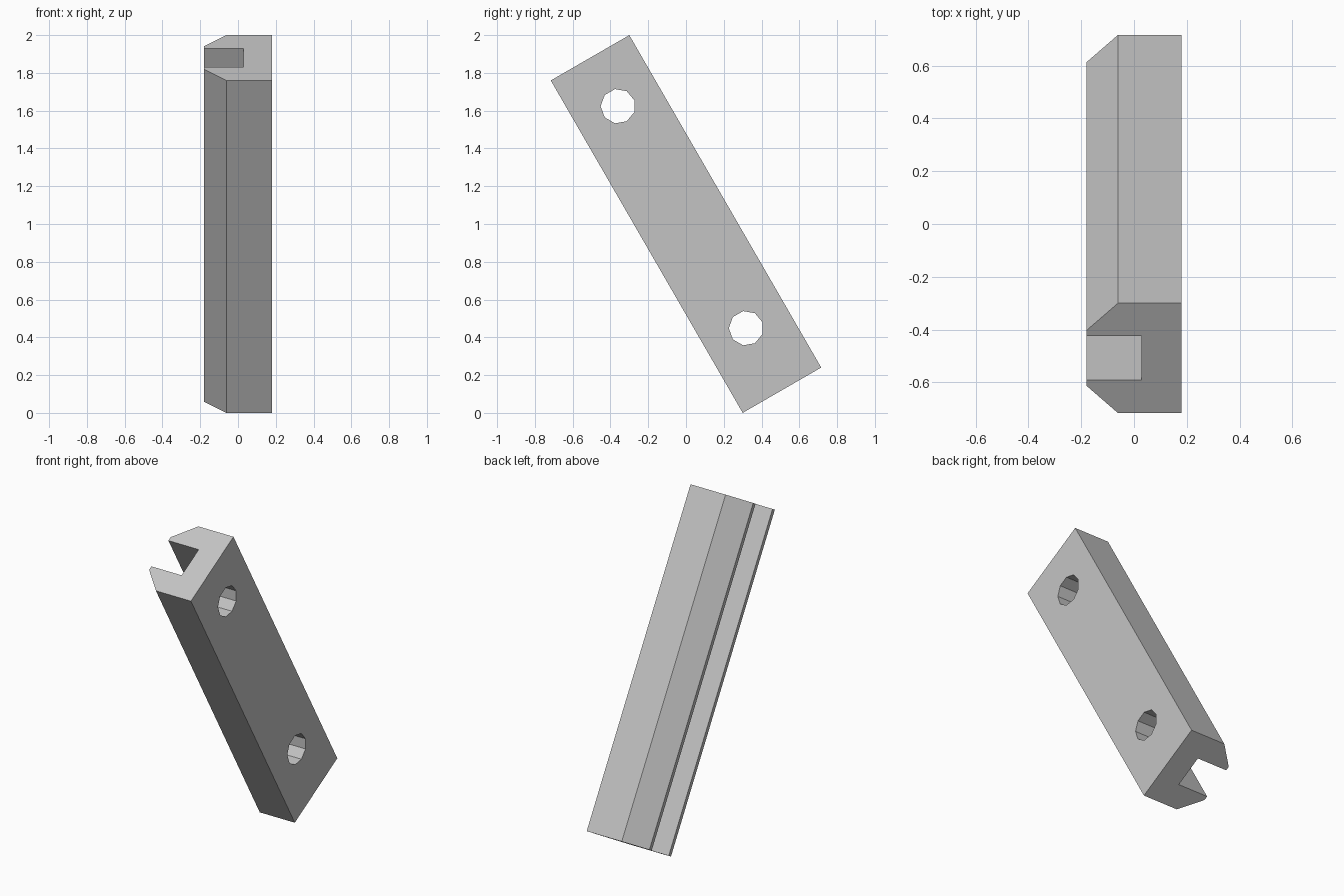
import bpy, bmesh
from math import cos, sin, pi, radians
from mathutils import Matrix, Vector

if "Cube" in bpy.data.objects:
    bpy.data.objects.remove(bpy.data.objects["Cube"], do_unlink=True)

grey = bpy.data.materials.new("plain_grey")
grey.use_nodes = True
grey.diffuse_color = (0.55, 0.55, 0.55, 1)
grey.node_tree.nodes["Principled BSDF"].inputs["Base Color"].default_value = grey.diffuse_color


def prism(name, outline, depth, matrix):
    """Extrude a flat outline along z, centred, then place it."""
    bm = bmesh.new()
    face = bm.faces.new([bm.verts.new((x, y, -depth / 2)) for x, y in outline])
    side = bmesh.ops.extrude_face_region(bm, geom=[face])
    top = [v for v in side["geom"] if isinstance(v, bmesh.types.BMVert)]
    bmesh.ops.translate(bm, verts=top, vec=(0, 0, depth))
    bmesh.ops.transform(bm, matrix=matrix, verts=bm.verts)
    bmesh.ops.recalc_face_normals(bm, faces=bm.faces)
    mesh = bpy.data.meshes.new(name)
    bm.to_mesh(mesh)
    bm.free()
    mesh.materials.append(grey)
    obj = bpy.data.objects.new(name, mesh)
    bpy.context.collection.objects.link(obj)
    return obj


LENGTH, HALF_X, HALF_W = 2.032, 0.179, 0.24
CHAMFER, SLOT_HALF, SLOT_FLOOR = 0.118, 0.096, 0.028

# Slotted bar: half section mirrored across the slot, leaning forward
half = [(HALF_X, HALF_W), (-HALF_X + CHAMFER, HALF_W), (-HALF_X, HALF_W - CHAMFER),
        (-HALF_X, SLOT_HALF), (SLOT_FLOOR, SLOT_HALF)]
section = half + [(x, -w) for x, w in reversed(half)]
lean = Matrix.Translation((0, 0, 1)) @ Matrix.Rotation(radians(30), 4, "X")
bar = prism("slotted_bar", section, LENGTH, lean)

# Nine-sided holes through the web of the bar
SIDES, RADIUS = 9, 0.092
ring = [(RADIUS * cos(pi + 2 * pi * i / SIDES), RADIUS * sin(pi + 2 * pi * i / SIDES))
        for i in range(SIDES)]
along_x = Matrix(((0, 0, 1, 0), (1, 0, 0, 0), (0, 1, 0, 0), (0, 0, 0, 1)))
bpy.context.view_layer.objects.active = bar
for name, offset in (("upper_hole", 0.72), ("lower_hole", -0.637)):
    centre = lean @ Vector((0, 0, offset))
    cutter = prism(name, ring, 1, Matrix.Translation(centre) @ along_x)
    cutter.hide_render = True
    cut = bar.modifiers.new(name, "BOOLEAN")
    cut.operation, cut.solver, cut.object = "DIFFERENCE", "EXACT", cutter
    bpy.ops.object.modifier_apply(modifier=cut.name)
    bpy.data.objects.remove(cutter, do_unlink=True)
